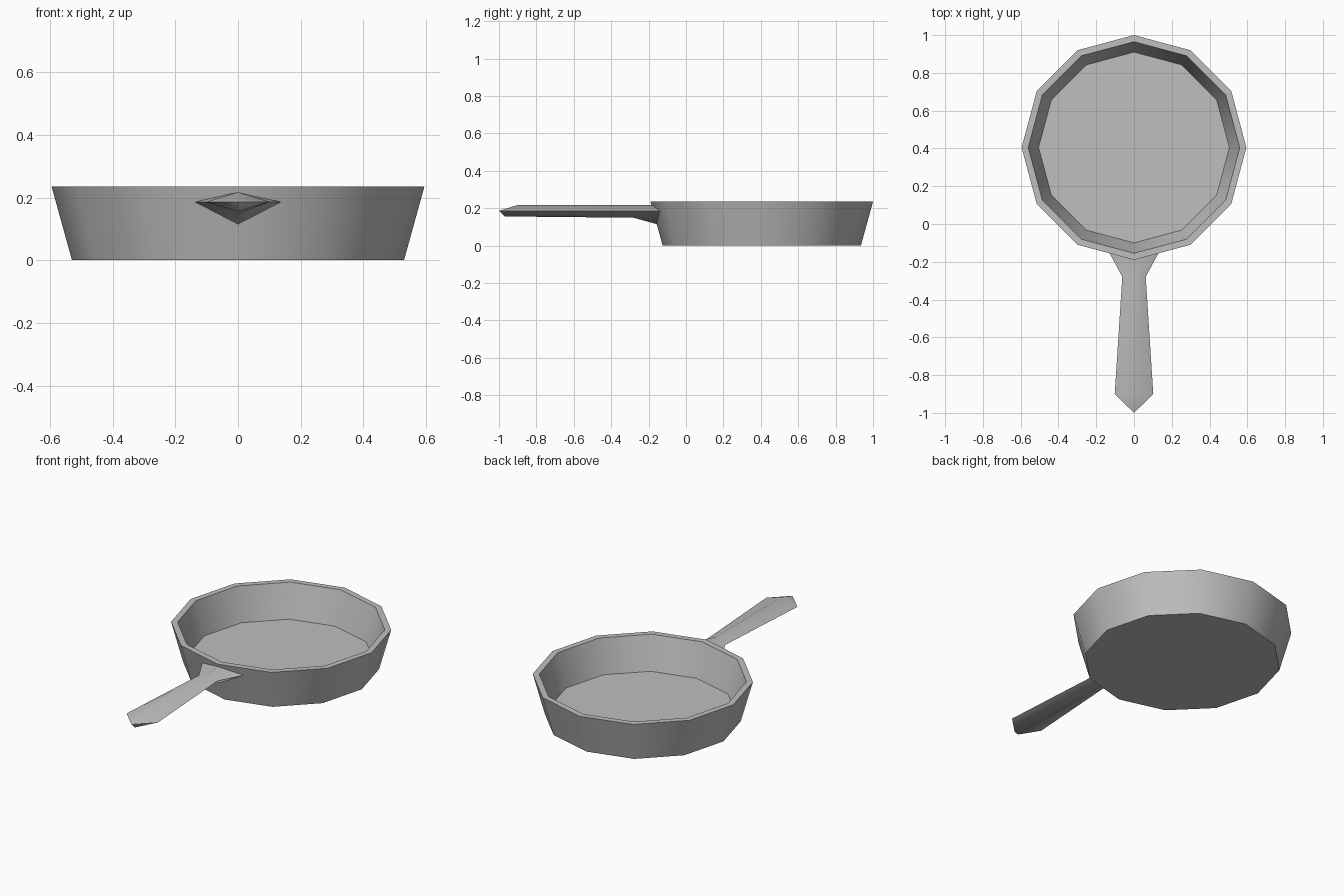
import bpy, bmesh, math

if "Cube" in bpy.data.objects:
    bpy.data.objects.remove(bpy.data.objects["Cube"], do_unlink=True)

metal = bpy.data.materials.new("grey_metal")
metal.use_nodes = True
colour = (0.52, 0.52, 0.52, 1)
metal.diffuse_color = colour
metal.node_tree.nodes["Principled BSDF"].inputs["Base Color"].default_value = colour


def loft(name, rings):
    """Bridge successive closed rings and cap both ends."""
    bm = bmesh.new()
    loops = [[bm.verts.new(p) for p in ring] for ring in rings]
    n = len(rings[0])
    for a, b in zip(loops, loops[1:]):
        for i in range(n):
            j = (i + 1) % n
            bm.faces.new((a[i], a[j], b[j], b[i]))
    bm.faces.new(loops[0])
    bm.faces.new(loops[-1])
    bmesh.ops.recalc_face_normals(bm, faces=bm.faces)
    mesh = bpy.data.meshes.new(name)
    bm.to_mesh(mesh)
    bm.free()
    obj = bpy.data.objects.new(name, mesh)
    bpy.context.collection.objects.link(obj)
    mesh.materials.append(metal)
    bpy.ops.object.select_all(action='DESELECT')
    obj.select_set(True)
    bpy.context.view_layer.objects.active = obj
    bpy.ops.object.shade_smooth_by_angle(angle=math.radians(60))
    return obj


# Twelve-sided bowl: underside, outer wall, rim, inner wall and floor
SIDES, CENTRE_Y = 12, 0.405


def circle(radius, z):
    angles = [math.tau * i / SIDES for i in range(SIDES)]
    return [(radius * math.cos(a), CENTRE_Y + radius * math.sin(a), z) for a in angles]


profile = [(0.53, 0), (0.595, 0.235), (0.56, 0.235), (0.505, 0.04)]
loft("pan_bowl", [circle(r, z) for r, z in profile])


# Handle with a diamond section: flared root, narrow neck, wide end, pointed tip
def diamond(half_width, side_y, top_y, top_z, low_y, low_z):
    side_z = 0.186
    return [(half_width, side_y, side_z), (0, top_y, top_z),
            (-half_width, side_y, side_z), (0, low_y, low_z)]


handle = loft("handle", [
    diamond(0.137, -0.14, -0.185, 0.217, -0.157, 0.115),
    diamond(0.062, -0.28, -0.28, 0.217, -0.28, 0.149),
    diamond(0.102, -0.90, -0.90, 0.217, -0.97, 0.156),
    diamond(0, -1.0, -1.0, 0.186, -1.0, 0.186),
])

# Merge the tip into one point
bm = bmesh.new()
bm.from_mesh(handle.data)
bmesh.ops.remove_doubles(bm, verts=bm.verts, dist=0.0005)
bm.to_mesh(handle.data)
bm.free()
